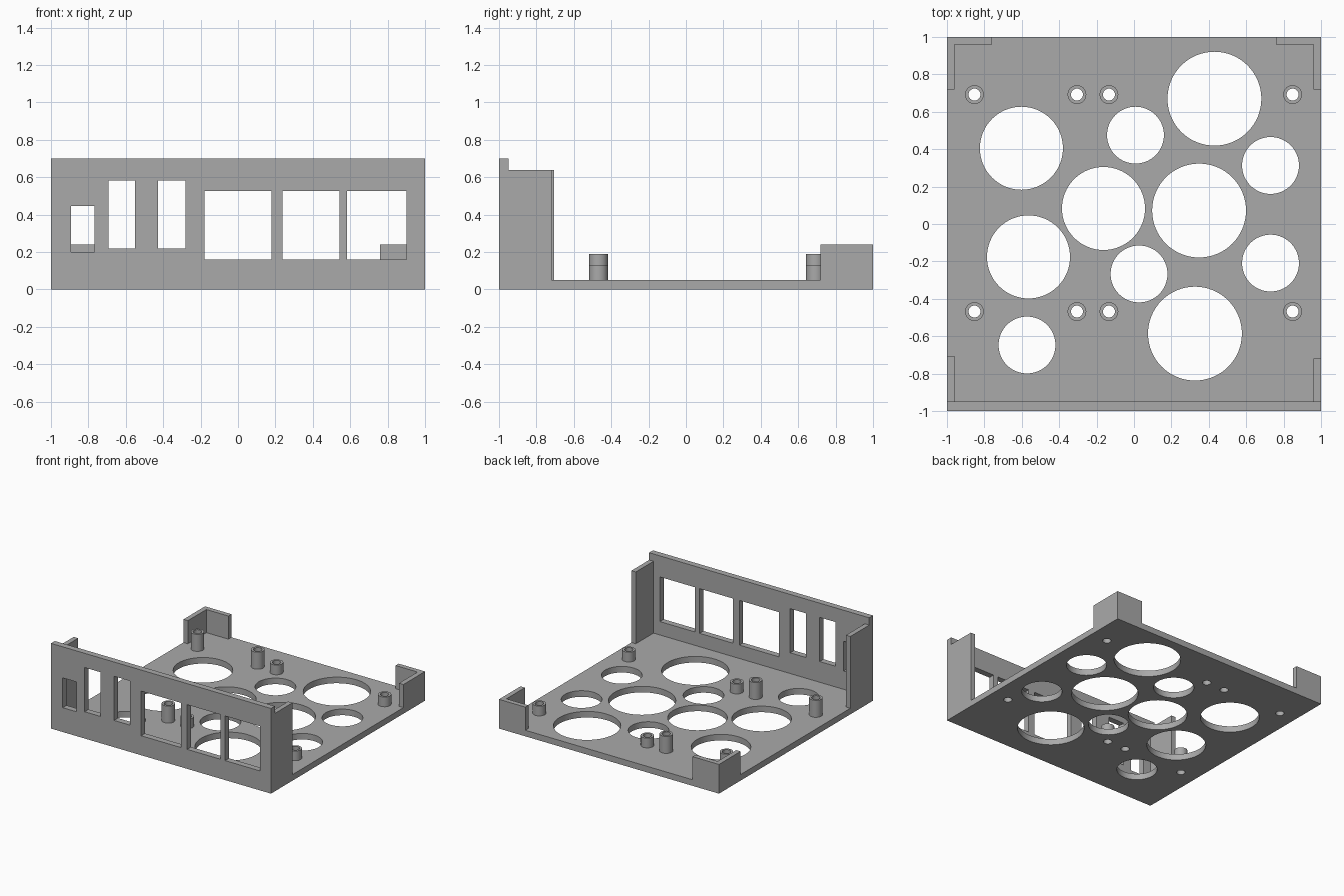
import bpy, bmesh
from math import cos, sin, tau, radians
from mathutils import Matrix

cube = bpy.data.objects.get("Cube")
if cube:
    bpy.data.objects.remove(cube, do_unlink=True)

grey = bpy.data.materials.new("light grey plastic")
grey.use_nodes = True
grey.diffuse_color = (0.4, 0.4, 0.4, 1)
grey.node_tree.nodes["Principled BSDF"].inputs["Base Color"].default_value = (0.4, 0.4, 0.4, 1)


def circle(x, y, r, n=64):
    return [(x + r * cos(tau * i / n), y + r * sin(tau * i / n)) for i in range(n)]


def rect(x0, x1, y0, y1):
    return [(x0, y0), (x1, y0), (x1, y1), (x0, y1)]


def slab(name, loops, low, high, upright=False):
    """Extrude an outline with holes; upright slabs are drawn in x-z and extruded along y."""
    curve = bpy.data.curves.new(name, "CURVE")
    curve.dimensions = "2D"
    curve.fill_mode = "BOTH"
    curve.extrude = (high - low) / 2
    for loop in loops:
        spline = curve.splines.new("POLY")
        spline.points.add(len(loop) - 1)
        for point, (x, y) in zip(spline.points, loop):
            point.co = (x, y, 0, 1)
        spline.use_cyclic_u = True
    helper = bpy.data.objects.new(name + " outline", curve)
    bpy.context.scene.collection.objects.link(helper)
    bpy.context.view_layer.update()
    graph = bpy.context.evaluated_depsgraph_get()
    mesh = bpy.data.meshes.new_from_object(helper.evaluated_get(graph))
    bpy.data.objects.remove(helper, do_unlink=True)
    bpy.data.curves.remove(curve)

    # Weld the caps to the sides and move into place
    bm = bmesh.new()
    bm.from_mesh(mesh)
    bmesh.ops.remove_doubles(bm, verts=bm.verts, dist=0.0002)
    middle = (low + high) / 2
    if upright:
        bm.transform(Matrix.Translation((0, middle, 0)) @ Matrix.Rotation(radians(90), 4, "X"))
    else:
        bm.transform(Matrix.Translation((0, 0, middle)))
    bmesh.ops.recalc_face_normals(bm, faces=bm.faces)
    bm.to_mesh(mesh)
    bm.free()

    mesh.name = name
    mesh.materials.clear()
    mesh.materials.append(grey)
    obj = bpy.data.objects.new(name, mesh)
    bpy.context.scene.collection.objects.link(obj)
    bpy.ops.object.select_all(action="DESELECT")
    obj.select_set(True)
    bpy.context.view_layer.objects.active = obj
    bpy.ops.object.shade_smooth_by_angle(angle=radians(30))
    return obj


FLOOR = 0.05
WALL = 0.04
FRONT = -0.95

# Standoff columns: x position and top height
columns = [(-0.853, 0.19), (-0.305, 0.19), (-0.134, 0.13), (0.848, 0.13)]
rows = [("front", -0.468), ("back", 0.692)]
BORE = 0.032

# Base plate with round vents and screw holes
large = [(0.43, 0.67), (0.348, 0.072), (0.326, -0.586)]
medium = [(-0.602, 0.405), (-0.163, 0.083), (-0.564, -0.176)]
small = [(0.008, 0.475), (0.73, 0.313), (0.027, -0.267), (0.73, -0.209), (-0.572, -0.647)]
holes = [circle(x, y, r) for group, r in ((large, 0.251), (medium, 0.222), (small, 0.152))
         for x, y in group]
holes += [circle(x, y, BORE, 32) for x, _ in columns for _, y in rows]
slab("base_plate", [rect(-1, 1, FRONT, 1)] + holes, 0, FLOOR)

# Hollow standoffs
for row, y in rows:
    for i, (x, top) in enumerate(columns):
        slab(f"{row}_standoff_{i + 1}", [circle(x, y, 0.05, 32), circle(x, y, BORE, 32)], FLOOR, top)

# Front panel with port openings
ports = [rect(-0.893, -0.767, 0.2, 0.445)]
ports += [rect(a, b, 0.22, 0.583) for a, b in ((-0.693, -0.55), (-0.427, -0.282))]
ports += [rect(a, b, 0.16, 0.527) for a, b in ((-0.18, 0.18), (0.238, 0.542), (0.583, 0.902))]
slab("front_panel", [rect(-1, 1, 0, 0.7)] + ports, -1, FRONT, upright=True)

# Side walls behind the front panel, and back corner brackets
slab("front_right_side_wall", [rect(-1, WALL - 1, FRONT, -0.705)], FLOOR, 0.64)
slab("front_left_side_wall", [rect(1 - WALL, 1, FRONT, -0.72)], FLOOR, 0.64)
for side, s in (("right", -1), ("left", 1)):
    corner = [(s, 1), (s * 0.76, 1), (s * 0.76, 1 - WALL), (s * (1 - WALL), 1 - WALL),
              (s * (1 - WALL), 0.72), (s, 0.72)]
    slab(f"back_{side}_corner", [corner], FLOOR, 0.24)
